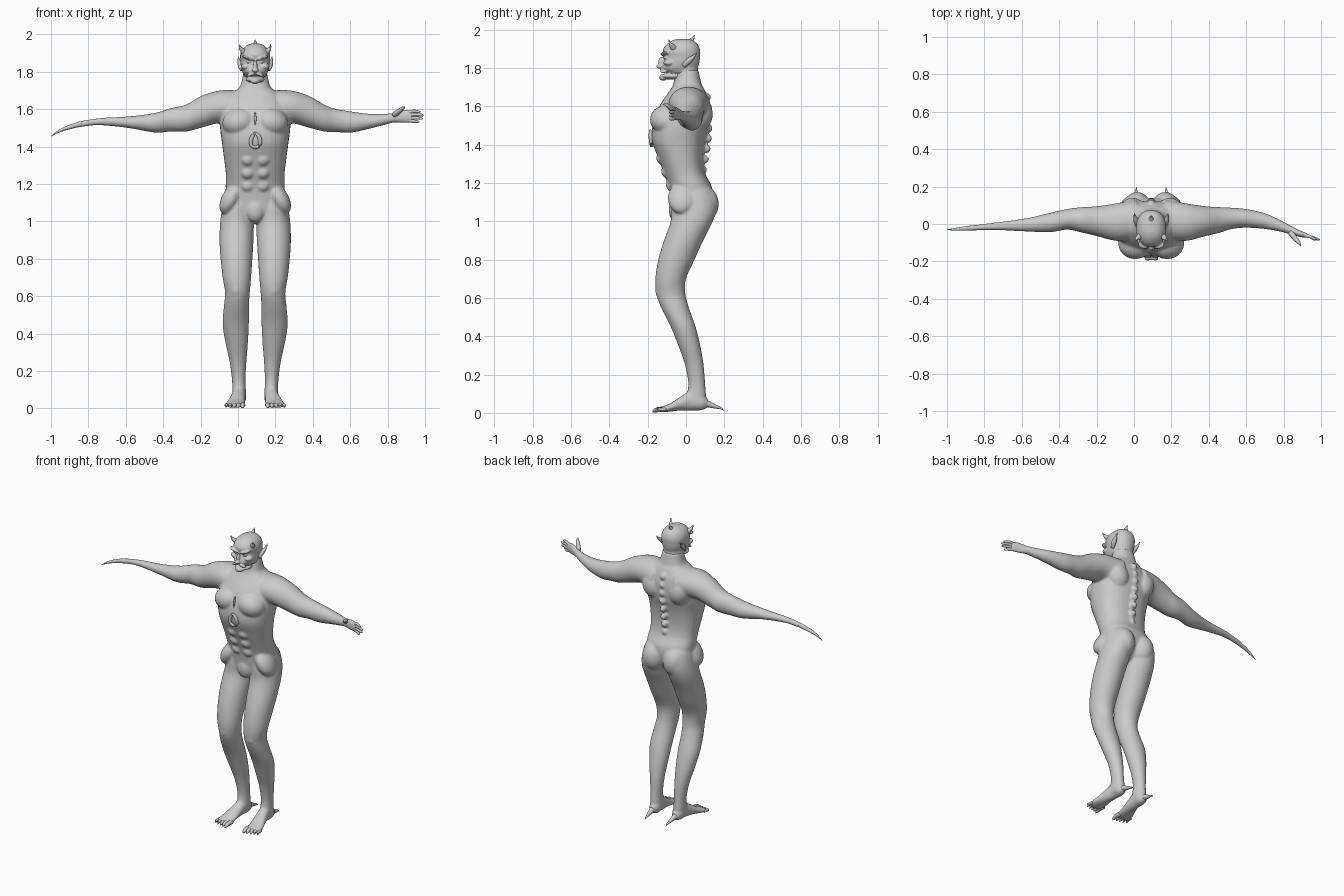
import bpy, bmesh, math
from mathutils import Vector, Matrix

C = 0.092  # x of the body's middle plane; d below is distance from it
skin = bpy.data.materials.new("grey_skin")
skin.diffuse_color = (0.6, 0.6, 0.6, 1)


def spline(rows, steps=4):
    """Smooth rows of numbers with a Catmull-Rom spline."""
    out = []
    n = len(rows)
    for i in range(n - 1):
        a, b, c, d = rows[max(i - 1, 0)], rows[i], rows[i + 1], rows[min(i + 2, n - 1)]
        for k in range(steps):
            t = k / steps
            out.append([0.5 * (2 * q + (r - p) * t + (2 * p - 5 * q + 4 * r - w) * t * t
                               + (3 * q - p - 3 * r + w) * t ** 3)
                        for p, q, r, w in zip(a, b, c, d)])
    return out + [list(rows[-1])]


def skin_rings(bm, rings):
    loops = [[bm.verts.new(p) for p in ring] for ring in rings]
    n = len(loops[0])
    for a, b in zip(loops, loops[1:]):
        for i in range(n):
            bm.faces.new((a[i], a[(i + 1) % n], b[(i + 1) % n], b[i]))
    bm.faces.new(loops[0][::-1])
    bm.faces.new(loops[-1])


def loft(bm, axis, rows, s=1, power=2.0, n=32):
    """Rows are (position along axis, centre 1, centre 2, radius 1, radius 2)."""
    rings = []
    for t, c1, c2, r1, r2 in spline(rows):
        ring = []
        for i in range(n):
            a = 2 * math.pi * i / n
            co, si = math.cos(a), math.sin(a)
            u = c1 + max(r1, .001) * math.copysign(abs(co) ** (2 / power), co)
            v = c2 + max(r2, .001) * math.copysign(abs(si) ** (2 / power), si)
            x, y, z = {'x': (t, u, v), 'y': (u, t, v), 'z': (u, v, t)}[axis]
            ring.append((C + s * x, y, z))
        rings.append(ring)
    skin_rings(bm, rings)


def upright(rows):
    """(z, d, rx, front y, back y) to loft rows."""
    return [(z, d, (f + b) / 2, rx, (b - f) / 2) for z, d, rx, f, b in rows]


def blob(bm, d, y, z, r, s=1, tilt=0):
    m = (Matrix.Translation((C + s * d, y, z)) @ Matrix.Rotation(s * tilt, 4, 'Y')
         @ Matrix.Diagonal((*r, 1)))
    bmesh.ops.create_uvsphere(bm, u_segments=24, v_segments=14, radius=1, matrix=m)


def tube(bm, pts, s=1, n=10):
    """Points are (d, y, z, radius)."""
    pts = spline(pts)
    ps = [Vector((C + s * p[0], p[1], p[2])) for p in pts]
    rings = []
    for i, p in enumerate(ps):
        t = (ps[min(i + 1, len(ps) - 1)] - ps[max(i - 1, 0)]).normalized()
        u = t.cross(Vector((0.31, 0.2, 0.93)) if abs(t.z) < .8 else Vector((1, 0, 0))).normalized()
        v = t.cross(u)
        r = max(pts[i][3], .0008)
        rings.append([p + r * (u * math.cos(2 * math.pi * k / n) + v * math.sin(2 * math.pi * k / n))
                      for k in range(n)])
    skin_rings(bm, rings)


def finish(bm, name, voxel=0, smooth=4):
    bmesh.ops.recalc_face_normals(bm, faces=bm.faces)
    for f in bm.faces:
        f.smooth = True
    me = bpy.data.meshes.new(name)
    bm.to_mesh(me)
    bm.free()
    me.materials.append(skin)
    ob = bpy.data.objects.new(name, me)
    bpy.context.collection.objects.link(ob)
    if voxel:
        m = ob.modifiers.new("fuse", 'REMESH')
        m.mode, m.voxel_size, m.use_smooth_shade = 'VOXEL', voxel, True
        m = ob.modifiers.new("soften", 'SMOOTH')
        m.factor, m.iterations = 0.5, smooth


# ---- body: torso, arms, legs and feet fused into one skin
body = bmesh.new()
loft(body, 'z', upright([
    (.99, 0, .03, -.04, .05), (1.03, 0, .08, -.075, .10), (1.10, 0, .15, -.08, .135),
    (1.18, 0, .158, -.092, .135), (1.25, 0, .157, -.115, .10), (1.33, 0, .166, -.145, .09),
    (1.42, 0, .178, -.178, .10), (1.50, 0, .188, -.175, .12), (1.58, 0, .187, -.15, .125),
    (1.64, 0, .165, -.115, .115), (1.69, 0, .12, -.08, .095), (1.72, 0, .082, -.066, .08),
    (1.79, 0, .064, -.05, .065)]), power=2.3)
shoulder = [(.08, .02, 1.60, .11, .10), (.19, .01, 1.612, .10, .088),
            (.29, .015, 1.585, .08, .085), (.37, .022, 1.552, .068, .072)]
loft(body, 'x', shoulder + [  # arm with a hand
    (.43, .03, 1.54, .057, .062), (.51, .03, 1.531, .05, .057), (.61, .015, 1.535, .042, .04),
    (.69, -.01, 1.545, .031, .030), (.74, -.03, 1.554, .024, .026), (.79, -.05, 1.561, .018, .035),
    (.825, -.06, 1.561, .014, .034), (.84, -.064, 1.56, .01, .028)])
loft(body, 'x', shoulder + [  # arm tapering into a blade
    (.45, .025, 1.543, .055, .063), (.54, .008, 1.527, .052, .052), (.67, -.005, 1.53, .035, .032),
    (.83, -.012, 1.533, .021, .019), (.94, -.02, 1.519, .015, .016), (1.0, -.024, 1.503, .011, .012)], s=-1)
for s in (1, -1):
    loft(body, 'z', upright([
        (.04, .087, .034, 0, .095), (.08, .086, .037, .0, .105), (.15, .088, .036, .012, .10),
        (.25, .092, .045, -.005, .092), (.35, .099, .060, -.04, .075), (.45, .104, .070, -.08, .05),
        (.55, .10, .067, -.13, .015), (.62, .095, .066, -.155, -.003), (.70, .098, .076, -.16, .0),
        (.80, .10, .085, -.145, .045), (.90, .10, .091, -.115, .09), (1.0, .097, .09, -.08, .14),
        (1.08, .091, .084, -.075, .16), (1.16, .075, .082, -.06, .14), (1.2, .07, .06, -.03, .10)]), s)
    loft(body, 'y', [
        (.115, .085, .05, .018, .022), (.08, .085, .058, .036, .044), (.03, .087, .065, .036, .052),
        (-.03, .095, .048, .042, .036), (-.08, .104, .029, .05, .022), (-.12, .109, .019, .053, .015),
        (-.135, .11, .016, .05, .011)], s)
    blob(body, .085, -.105, 1.53, (.092, .083, .075), s, .2)     # chest muscle
    blob(body, .075, .085, 1.09, (.076, .086, .10), s)           # buttock
    blob(body, .10, .07, 1.56, (.07, .07, .09), s, .3)           # shoulder blade
    blob(body, .20, .01, 1.625, (.085, .085, .07), s, .4)        # shoulder cap
    blob(body, .10, -.115, .635, (.04, .045, .05), s)            # knee cap
    blob(body, .13, -.02, 1.12, (.05, .075, .09), s, -.5)        # hip ridge
    for z, y in ((1.19, -.075), (1.26, -.10), (1.33, -.125)):    # belly muscles
        blob(body, .04, y, z, (.036, .03, .033), s)
blob(body, 0, -.055, 1.06, (.05, .035, .065))                    # groin plate
for i in range(8):                                               # spine bumps
    z = 1.27 + i * .054
    blob(body, 0, .088 + .03 * math.sin(i / 7 * 2.4), z, (.02, .022, .022))
finish(body, "body", .007, 5)

# ---- head: skull, jaw and face, with an open mouth
head = bmesh.new()
loft(head, 'z', upright([
    (1.775, 0, .056, -.10, .055), (1.80, 0, .068, -.13, .062), (1.83, 0, .076, -.12, .07),
    (1.858, 0, .079, -.113, .073), (1.89, 0, .08, -.122, .074), (1.92, 0, .068, -.105, .063),
    (1.942, 0, .045, -.075, .04), (1.952, 0, .015, -.045, .01)]), power=2.2)
loft(head, 'z', upright([(1.70, 0, .075, -.06, .075), (1.74, 0, .066, -.055, .066),
                         (1.80, 0, .064, -.06, .062)]))
blob(head, 0, -.07, 1.758, (.052, .062, .018))    # jaw
blob(head, 0, -.118, 1.752, (.026, .022, .018))   # chin
blob(head, 0, -.128, 1.825, (.012, .018, .035))   # nose bridge
blob(head, 0, -.138, 1.808, (.018, .018, .011))   # nose tip
for s in (1, -1):
    blob(head, .036, -.108, 1.873, (.036, .025, .009), s, -.3)   # brow
    blob(head, .034, -.103, 1.854, (.016, .015, .009), s, -.2)   # eye
    blob(head, .048, -.088, 1.828, (.028, .03, .018), s)         # cheek
    blob(head, .024, -.118, 1.785, (.026, .018, .008), s, .35)   # upper lip
finish(head, "head", .004, 3)

# ---- horns and ears
horns, ears = bmesh.new(), bmesh.new()
tube(horns, [(0, .02, 1.935, .018), (0, .035, 1.953, .009), (0, .045, 1.972, .001)])
for s in (1, -1):
    tube(horns, [(.06, -.065, 1.905, .018), (.078, -.08, 1.925, .009), (.083, -.09, 1.948, .001)], s)
    tube(ears, [(.07, -.012, 1.812, .012), (.08, .015, 1.838, .015), (.087, .04, 1.86, .008),
                (.09, .058, 1.882, .001)], s)
finish(horns, "horns")
finish(ears, "ears")

# ---- fingers and thumb on one arm, blade tip on the other
fingers = bmesh.new()
for i in range(4):
    z = 1.588 - i * .0175
    reach = (.885, .902, .898, .878)[i]
    tube(fingers, [(.80, -.055, 1.575 - i * .010, .011), (.845, -.066, z, .009),
                   ((.845 + reach) / 2, -.076, z - .001, .008), (reach - .006, -.082, z - .003, .006),
                   (reach, -.083, z - .004, .001)])
tube(fingers, [(.745, -.045, 1.57, .016), (.77, -.078, 1.59, .013), (.79, -.10, 1.606, .009),
               (.80, -.12, 1.612, .001)])
finish(fingers, "fingers")
blade = bmesh.new()
tube(blade, [(.93, -.019, 1.521, .0145), (.97, -.022, 1.511, .013), (1.02, -.026, 1.495, .010),
             (1.06, -.029, 1.476, .006), (1.092, -.03, 1.455, .001)], s=-1)
finish(blade, "blade_tip")

# ---- toes and heel spurs
toes, spurs = bmesh.new(), bmesh.new()
for s in (1, -1):
    for i in range(5):
        d, tip = .066 + i * .022, -.176 + i * .006
        r = .0135 - i * .0012
        tube(toes, [(d, -.105, .018, r), (d + .001, -.14, .018, r), (d + .002, tip + .014, .012, r * .8),
                    (d + .002, tip, .004, .001)], s)
    tube(spurs, [(.085, .07, .05, .03), (.085, .11, .047, .019), (.083, .15, .034, .011),
                 (.08, .18, .025, .006), (.079, .197, .013, .001)], s)
finish(toes, "toes")
finish(spurs, "heel_spurs")

# ---- chest opening rim and breastbone ridge
rim = bmesh.new()
tube(rim, [(.0, -.186, 1.475, .006), (-.02, -.184, 1.445, .011), (-.022, -.182, 1.41, .010),
           (0, -.180, 1.395, .008), (.025, -.182, 1.41, .010), (.022, -.184, 1.45, .011),
           (.0, -.186, 1.475, .006)])
tube(rim, [(0, -.163, 1.585, .002), (0, -.172, 1.55, .007), (0, -.176, 1.515, .002)])
finish(rim, "chest_opening")
